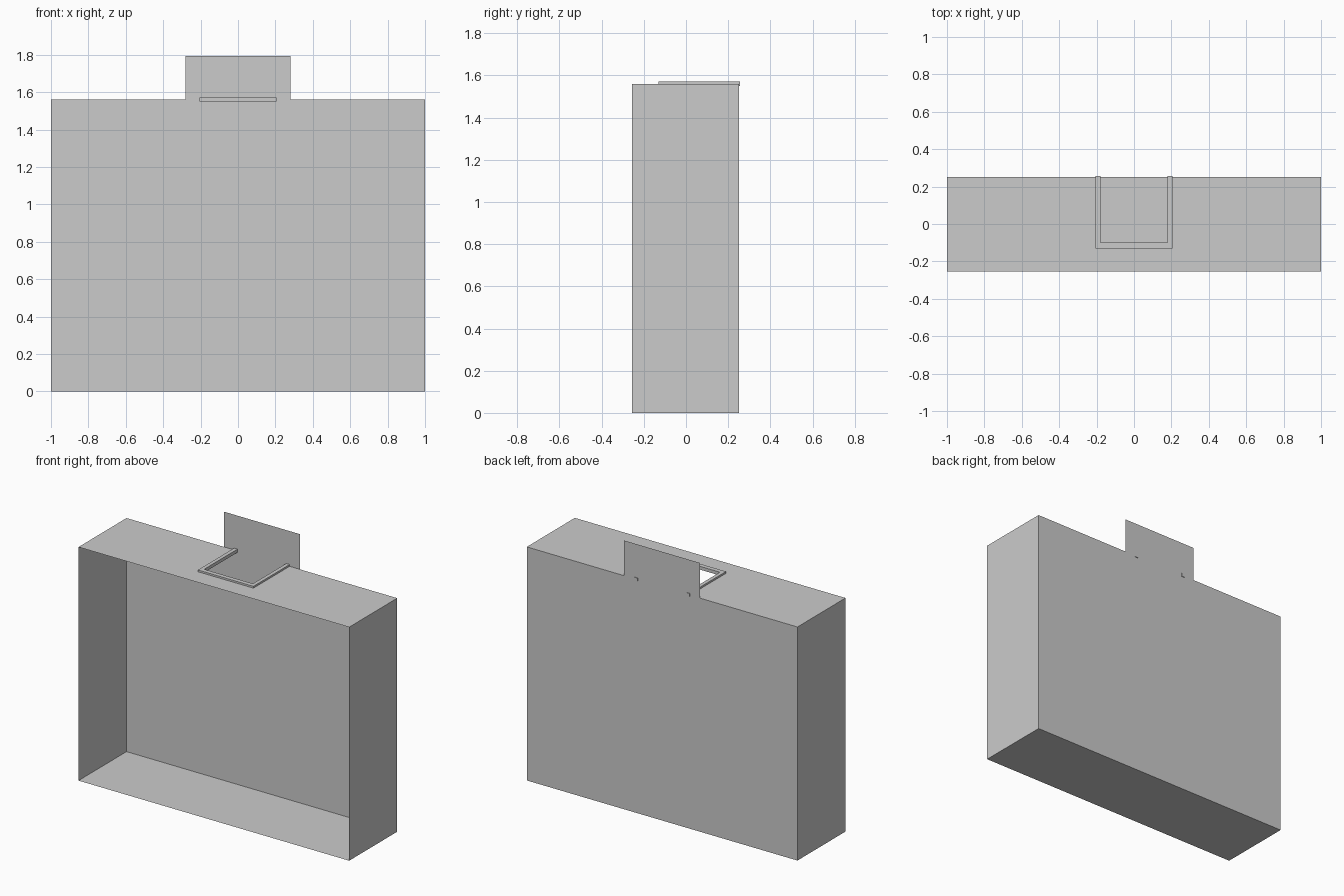
import bpy, bmesh
from mathutils import Vector

if "Cube" in bpy.data.objects:
    bpy.data.objects.remove(bpy.data.objects["Cube"])

W, H = 1.0, 1.56            # half width, box height
YF, YB = -0.255, 0.252      # front and back planes


def sheet(name, points, extrude=None):
    """Flat polygon, optionally extruded into a solid."""
    bm = bmesh.new()
    face = bm.faces.new([bm.verts.new(p) for p in points])
    if extrude:
        res = bmesh.ops.extrude_face_region(bm, geom=[face], use_keep_orig=True)
        verts = [g for g in res["geom"] if isinstance(g, bmesh.types.BMVert)]
        bmesh.ops.translate(bm, verts=verts, vec=Vector(extrude))
        bmesh.ops.recalc_face_normals(bm, faces=bm.faces)
    mesh = bpy.data.meshes.new(name)
    bm.to_mesh(mesh)
    bm.free()
    obj = bpy.data.objects.new(name, mesh)
    bpy.context.collection.objects.link(obj)
    return obj


# Bottom and side panels of the open-front case
sheet("bottom_panel", [(-W, YF, 0), (-W, YB, 0), (W, YB, 0), (W, YF, 0)])
sheet("left_panel", [(-W, YF, 0), (-W, YF, H), (-W, YB, H), (-W, YB, 0)])
sheet("right_panel", [(W, YF, 0), (W, YB, 0), (W, YB, H), (W, YF, H)])

# Back panel with the raised tab
T, TZ = 0.28, 1.795
sheet("back_panel", [(x, YB, z) for x, z in
      [(W, 0), (-W, 0), (-W, H), (-T, H), (-T, TZ), (T, TZ), (T, H), (W, H)]])

# Top panel, notched from the back edge
N, NY = 0.18, -0.10
sheet("top_panel", [(x, y, H) for x, y in
      [(-W, YF), (W, YF), (W, YB), (N, YB), (N, NY), (-N, NY), (-N, YB), (-W, YB)]])

# U-shaped trim around the notch, ends poking through the back
O, OY, E = 0.205, -0.13, 0.256
sheet("notch_trim", [(x, y, 1.55) for x, y in
      [(-O, OY), (O, OY), (O, E), (N, E), (N, NY), (-N, NY), (-N, E), (-O, E)]],
      extrude=(0, 0, 0.022))
